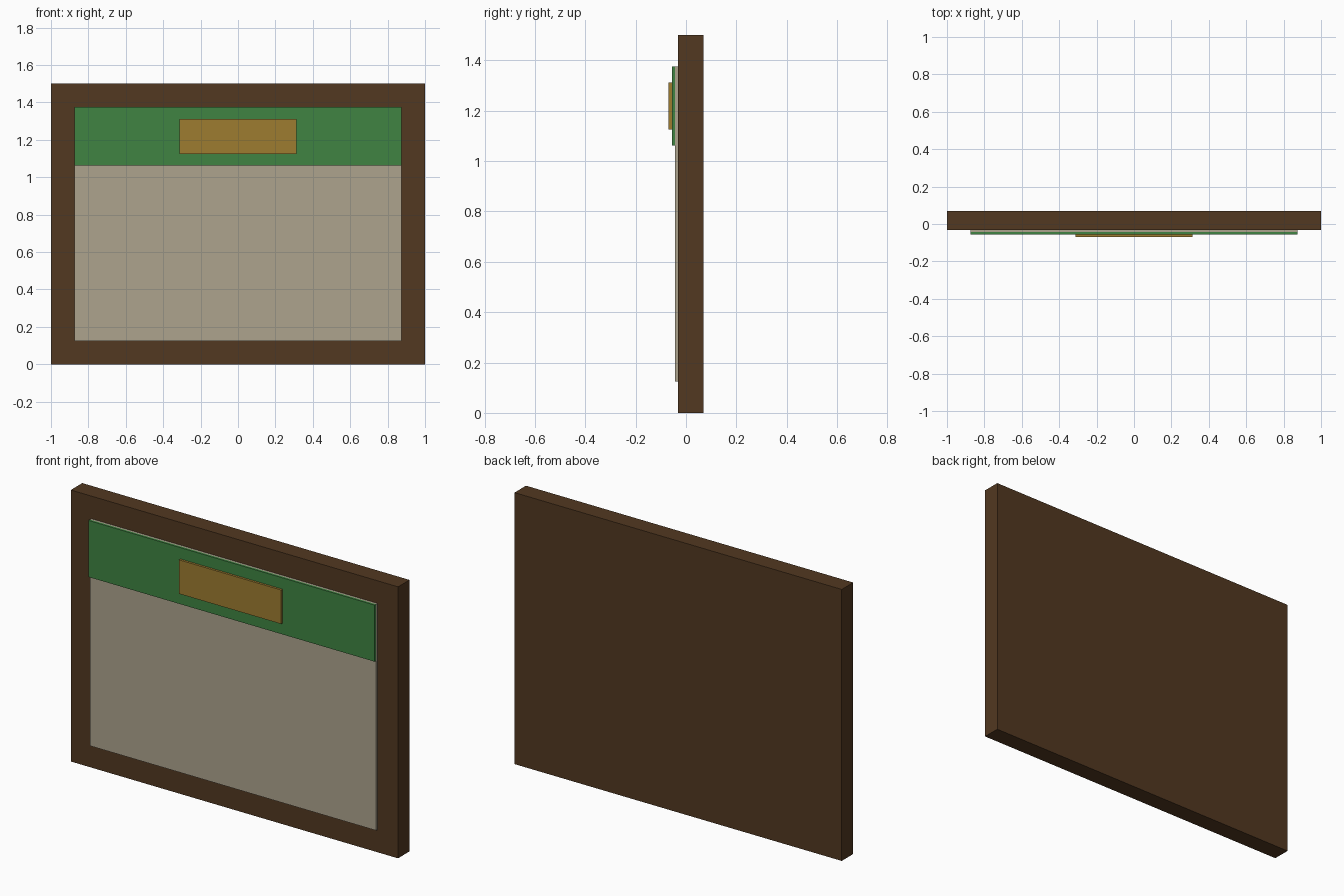
import bpy

if "Cube" in bpy.data.objects:
    bpy.data.objects.remove(bpy.data.objects["Cube"])


def material(name, rgb):
    m = bpy.data.materials.new(name)
    m.diffuse_color = (*rgb, 1.0)
    m.use_nodes = True
    m.node_tree.nodes["Principled BSDF"].inputs["Base Color"].default_value = m.diffuse_color
    return m


def box(name, x, y, z, mat):
    """Axis-aligned box from (min, max) ranges."""
    ranges = (x, y, z)
    bpy.ops.mesh.primitive_cube_add(size=1, location=[(a + b) / 2 for a, b in ranges])
    obj = bpy.context.object
    obj.name = name
    obj.scale = [b - a for a, b in ranges]
    bpy.ops.object.transform_apply(location=False, rotation=False, scale=True)
    obj.data.materials.append(mat)
    return obj


wood = material("dark_wood", (0.085, 0.040, 0.015))
paper = material("paper", (0.42, 0.37, 0.27))
green = material("green", (0.05, 0.23, 0.055))
brass = material("brass", (0.34, 0.20, 0.03))

# Layers stacked from the back board towards the viewer (-y)
STEP = 0.0125
BOARD_FRONT = -0.03125


def layer(i):
    return (BOARD_FRONT - STEP * (i + 1), BOARD_FRONT - STEP * i)


# Wooden backing board, its border reading as the frame
box("backing_board", (-1, 1), (BOARD_FRONT, 0.06875), (0, 1.5), wood)
# Pale sheet
box("sheet", (-0.875, 0.875), layer(0), (0.125, 1.375), paper)
# Green header band
box("header_band", (-0.875, 0.875), layer(1), (1.0625, 1.375), green)
# Brass plate on the header
box("header_plate", (-0.3125, 0.3125), layer(2), (1.125, 1.3125), brass)
